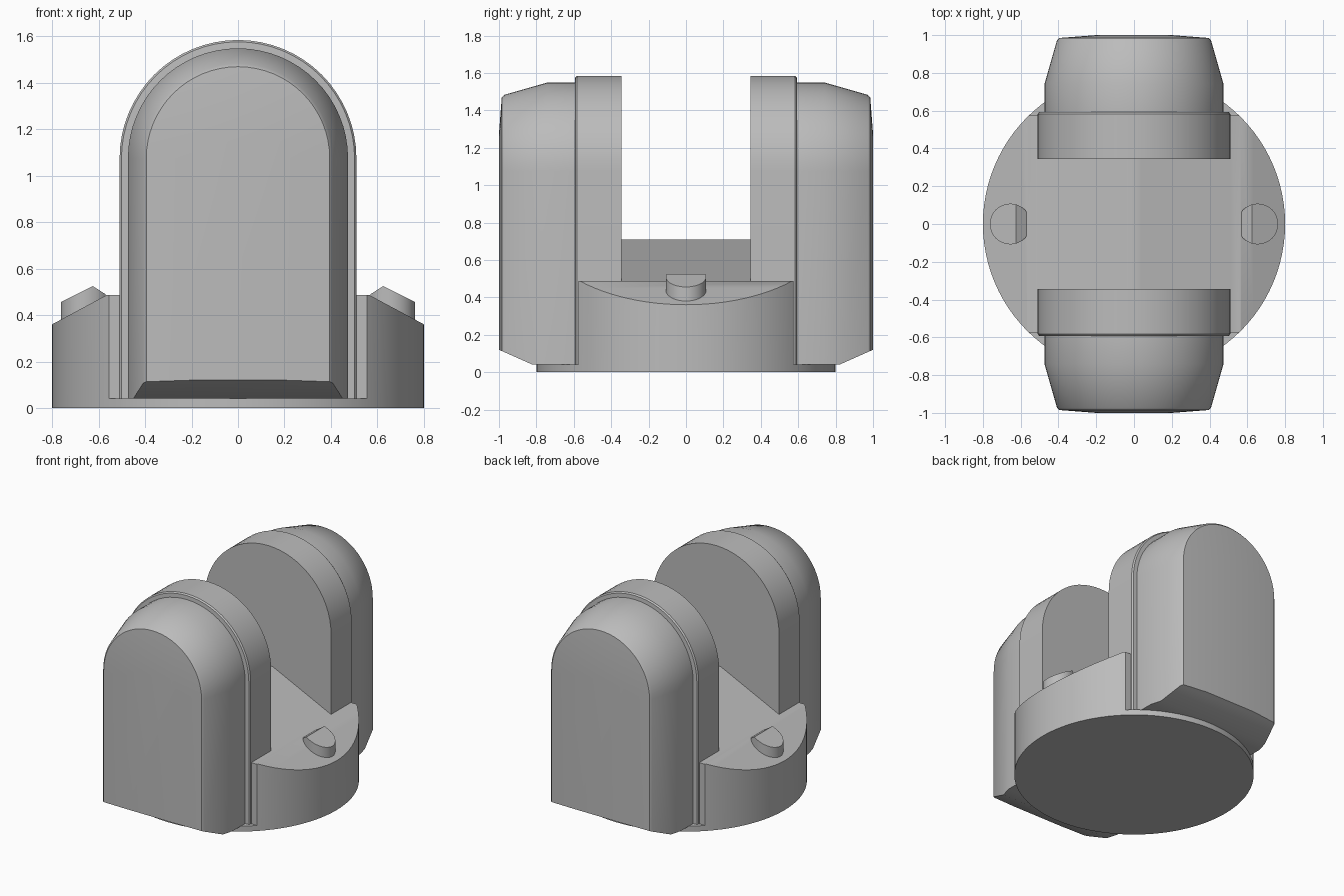
import bpy, bmesh, math
from mathutils import Vector

if "Cube" in bpy.data.objects:
    bpy.data.objects.remove(bpy.data.objects["Cube"], do_unlink=True)

GREY = (0.5, 0.5, 0.5, 1)
grey = bpy.data.materials.new("plain grey")
grey.use_nodes = True
grey.diffuse_color = GREY
grey.node_tree.nodes["Principled BSDF"].inputs["Base Color"].default_value = GREY


def make(name, bm):
    bmesh.ops.recalc_face_normals(bm, faces=bm.faces)
    mesh = bpy.data.meshes.new(name)
    bm.to_mesh(mesh)
    bm.free()
    mesh.materials.append(grey)
    obj = bpy.data.objects.new(name, mesh)
    bpy.context.collection.objects.link(obj)
    return obj


def activate(obj):
    bpy.ops.object.select_all(action='DESELECT')
    obj.select_set(True)
    bpy.context.view_layer.objects.active = obj


def smooth(obj):
    activate(obj)
    bpy.ops.object.shade_smooth_by_angle(angle=math.radians(30))


def loft(rings):
    """Closed skin through matching rings of points, capped at both ends."""
    bm = bmesh.new()
    loops = [[bm.verts.new(p) for p in ring] for ring in rings]
    n = len(loops[0])
    for a, b in zip(loops, loops[1:]):
        for i in range(n):
            j = (i + 1) % n
            bm.faces.new((a[i], a[j], b[j], b[i]))
    bm.faces.new(loops[0])
    bm.faces.new(loops[-1])
    return bm


def cylinder(x, radius, z0, z1, segments):
    angles = [math.tau * i / segments for i in range(segments)]
    return loft([[(x + radius * math.cos(a), radius * math.sin(a), z)
                  for a in angles] for z in (z0, z1)])


def slice_off(bm, point, normal):
    """Remove everything on the normal's side of a plane and close the cut."""
    geom = bm.verts[:] + bm.edges[:] + bm.faces[:]
    cut = bmesh.ops.bisect_plane(bm, geom=geom, plane_co=Vector(point),
                                 plane_no=Vector(normal), clear_outer=True)
    edges = [e for e in cut["geom_cut"] if isinstance(e, bmesh.types.BMEdge)]
    bmesh.ops.holes_fill(bm, edges=edges, sides=0)


# Round base plate
FLOOR = 0.04
smooth(make("base_plate", cylinder(0, 0.8, 0, FLOOR, 96)))

# Base body: ridged roof profile trimmed to the round outline
half = [(0.04, 0.71), (0.51, 0.487), (0.565, 0.487), (0.9, 0.307), (0.9, FLOOR)]
profile = half + [(-x, z) for x, z in reversed(half)]
body = make("base_body", loft([[(x, y, z) for x, z in profile]
                               for y in (-0.575, 0.575)]))
cutter = make("round_cutter", cylinder(0, 0.8, -0.2, 1, 96))
cutter.hide_render = True
trim = body.modifiers.new("round_trim", 'BOOLEAN')
trim.operation = 'INTERSECT'
trim.solver = 'EXACT'
trim.object = cutter
activate(body)
bpy.ops.object.modifier_apply(modifier=trim.name)
bpy.data.objects.remove(cutter, do_unlink=True)
smooth(body)

# Pegs with a two-way sloped top
for side, name in ((1, "left_peg"), (-1, "right_peg")):
    bm = cylinder(side * 0.655, 0.108, 0.3, 0.6, 32)
    ridge = (side * 0.625, 0, 0.525)
    slice_off(bm, ridge, (side * 0.5, 0, 1))
    slice_off(bm, ridge, (-side * 0.64, 0, 1))
    slice_off(bm, (side * 0.57, 0, 0), (-side, 0, 0))
    smooth(make(name, bm))

# Arched pillars: slab with a stepped, tapering outer shell
CENTRE = 1.075


def arch(y, r, segments=32):
    curve = [(r * math.cos(math.pi * i / segments), y,
              CENTRE + r * math.sin(math.pi * i / segments))
             for i in range(segments + 1)]
    return curve + [(-r, y, FLOOR), (r, y, FLOOR)]


steps = [(0.345, 0.51), (0.582, 0.51), (0.592, 0.502), (0.594, 0.474),
         (0.74, 0.474), (0.972, 0.408), (0.985, 0.395), (1.0, 0.2)]
for side, name in ((-1, "front_pillar"), (1, "back_pillar")):
    bm = loft([arch(side * y, r) for y, r in steps])
    slice_off(bm, (0, side * 0.82, FLOOR), (0, side * 0.08, -0.18))
    smooth(make(name, bm))
